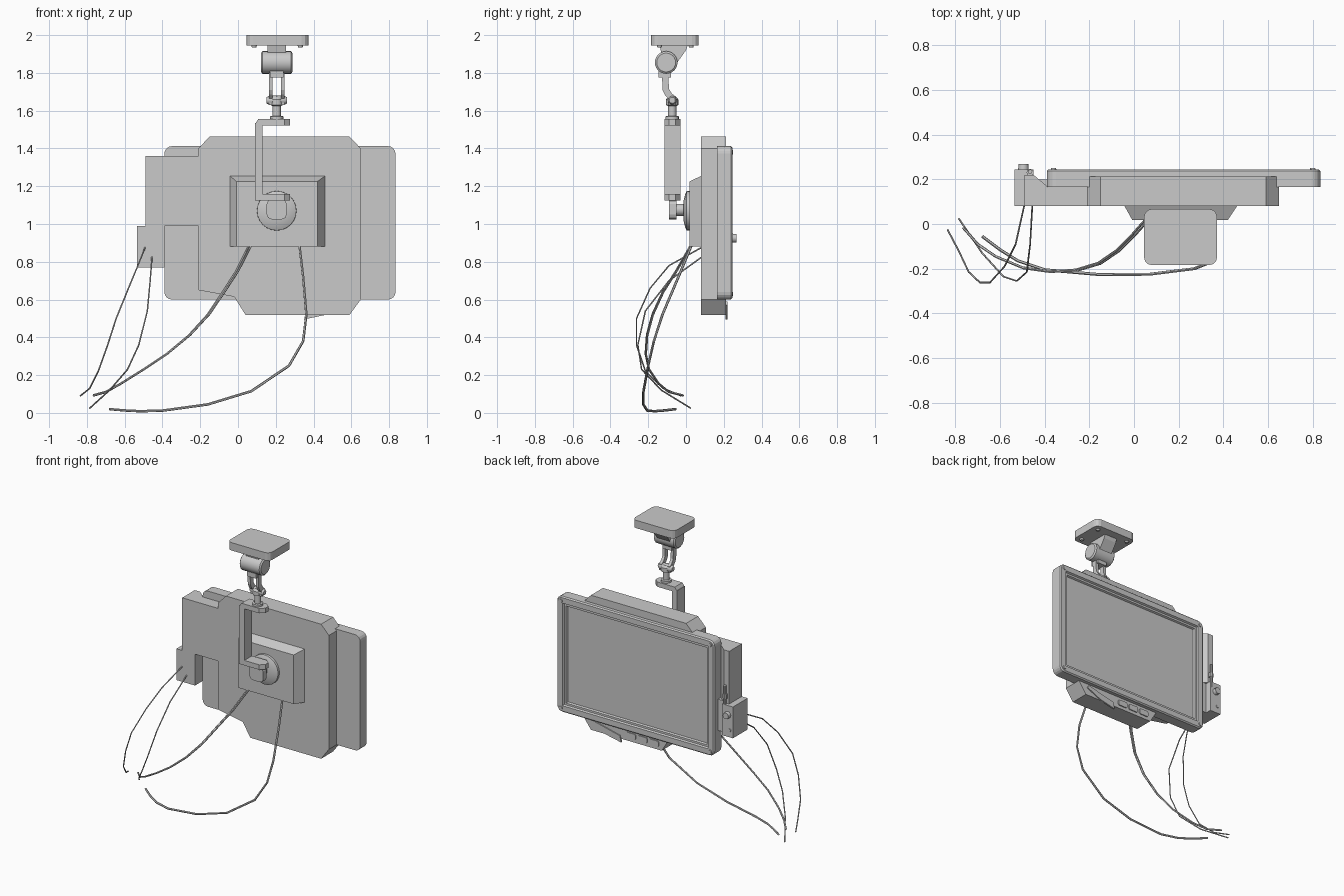
import bpy, bmesh, math
from mathutils import Vector

grey = bpy.data.materials.new("light grey")
grey.diffuse_color = (0.59, 0.59, 0.59, 1)


def finish(name, bm):
    bmesh.ops.recalc_face_normals(bm, faces=bm.faces)
    me = bpy.data.meshes.new(name)
    bm.to_mesh(me)
    bm.free()
    me.materials.append(grey)
    ob = bpy.data.objects.new(name, me)
    bpy.context.collection.objects.link(ob)
    return ob


def place(axis, u, v, d):
    return {"x": (d, u, v), "y": (u, d, v), "z": (u, v, d)}[axis]


def prism(name, pts, axis, a, b, steps=()):
    """Extrude a profile along an axis; steps are (inset, depth) on the far cap."""
    bm = bmesh.new()
    lo = [bm.verts.new(place(axis, u, v, a)) for u, v in pts]
    hi = [bm.verts.new(place(axis, u, v, b)) for u, v in pts]
    bm.faces.new(lo)
    cap = bm.faces.new(hi)
    n = len(pts)
    for i in range(n):
        j = (i + 1) % n
        bm.faces.new((lo[i], lo[j], hi[j], hi[i]))
    bmesh.ops.recalc_face_normals(bm, faces=bm.faces)
    for t, d in steps:
        bmesh.ops.inset_region(bm, faces=[cap], thickness=t, depth=0)
        off = cap.normal.copy() * d
        for vert in cap.verts:
            vert.co += off
    return finish(name, bm)


def rect(u0, u1, v0, v1, r=0.0, seg=4):
    if not r:
        return [(u0, v0), (u1, v0), (u1, v1), (u0, v1)]
    out = []
    for k, (cu, cv) in enumerate([(u1 - r, v1 - r), (u0 + r, v1 - r),
                                  (u0 + r, v0 + r), (u1 - r, v0 + r)]):
        for i in range(seg + 1):
            t = math.pi / 2 * (k + i / seg)
            out.append((cu + r * math.cos(t), cv + r * math.sin(t)))
    return out


def lathe(name, axis, u, v, rings, n=24):
    """Stack of (position, radius) rings around an axis."""
    bm = bmesh.new()
    loops = []
    for d, r in rings:
        loops.append([bm.verts.new(place(axis, u + r * math.cos(2 * math.pi * i / n),
                                         v + r * math.sin(2 * math.pi * i / n), d)) for i in range(n)])
    for p, q in zip(loops, loops[1:]):
        for i in range(n):
            j = (i + 1) % n
            bm.faces.new((p[i], p[j], q[j], q[i]))
    bm.faces.new(loops[0])
    bm.faces.new(loops[-1])
    ob = finish(name, bm)
    bpy.context.view_layer.objects.active = ob
    ob.select_set(True)
    bpy.ops.object.shade_smooth_by_angle(angle=math.radians(35))
    ob.select_set(False)
    return ob


def cable(name, pts, r):
    """Six-sided tube along a path."""
    bm = bmesh.new()
    pts = [Vector(p) for p in pts]
    loops = []
    for i, p in enumerate(pts):
        t = (pts[min(i + 1, len(pts) - 1)] - pts[max(i - 1, 0)]).normalized()
        a = t.cross(Vector((0.3, 0.9, 0.3))).normalized()
        b = t.cross(a)
        loops.append([bm.verts.new(p + r * (a * math.cos(k * math.pi / 3) + b * math.sin(k * math.pi / 3)))
                      for k in range(6)])
    for p, q in zip(loops, loops[1:]):
        for k in range(6):
            bm.faces.new((p[k], p[(k + 1) % 6], q[(k + 1) % 6], q[k]))
    bm.faces.new(loops[0])
    bm.faces.new(loops[-1])
    return finish(name, bm)


# Monitor with stepped bezel and recessed screen
prism("monitor", rect(-0.39, 0.834, 0.60, 1.412, 0.04), "y", 0.165, 0.237,
      [(0.008, 0.008), (0.038, 0), (0.006, -0.012), (0.014, 0), (0.006, -0.012)])
for i, (x, z) in enumerate([(-0.36, 0.63), (0.80, 0.63), (-0.36, 1.38), (0.80, 1.38)]):
    lathe(f"bezel_screw_{i}", "y", x, z, [(0.24, 0.014), (0.25, 0.011)], 10)

# Rear housing and its side extension
prism("housing", [(-0.21, 1.40), (-0.15, 1.463), (0.59, 1.463), (0.65, 1.40), (0.65, 0.60),
                  (0.59, 0.518), (0.04, 0.518), (-0.02, 0.615), (-0.21, 0.65)], "y", 0.08, 0.213)
prism("side_extension", [(-0.45, 0.08), (-0.2, 0.08), (-0.2, 0.17), (-0.39, 0.17), (-0.45, 0.22)],
      "z", 0.99, 1.36)
prism("side_box", rect(-0.49, -0.45, 0.99, 1.36), "y", 0.08, 0.22)
prism("connector_bridge", rect(-0.47, -0.39, 0.77, 0.99), "y", 0.08, 0.20)
prism("connector_box", rect(-0.535, -0.45, 0.77, 0.99), "y", 0.08, 0.243)
lathe("connector_knob", "y", -0.495, 0.925, [(0.24, 0.024), (0.268, 0.022)], 12)
lathe("connector_screw", "y", -0.51, 0.82, [(0.24, 0.012), (0.247, 0.01)], 10)
lathe("side_rod", "z", -0.465, 0.234, [(0.95, 0.01), (1.12, 0.01)], 10)
lathe("side_rod_collar", "z", -0.465, 0.23, [(1.03, 0.016), (1.06, 0.016)], 10)

# Control strip under the screen
prism("control_flap", [(0.35, 0.495), (0.47, 0.52), (0.58, 0.57), (0.57, 0.59), (0.36, 0.54)], "y", 0.208, 0.220)
for i in range(3):
    x = 0.06 + i * 0.09
    prism(f"button_{i}", rect(x, x + 0.075, 0.54, 0.58, 0.008, 1), "y", 0.21, 0.22)

# Tapered mounting block
bm = bmesh.new()
outer = [bm.verts.new((x, 0.085, z)) for x, z in rect(-0.045, 0.465, 0.88, 1.257)]
inner = [bm.verts.new((x, 0.018, z)) for x, z in rect(-0.008, 0.42, 0.88, 1.225)]
bm.faces.new(outer)
bm.faces.new(inner)
for i in range(4):
    j = (i + 1) % 4
    bm.faces.new((outer[i], outer[j], inner[j], inner[i]))
finish("mounting_block", bm)

# Swivel joint behind the block
lathe("swivel_dome", "y", 0.205, 1.07, [(0.02, 0.105), (0.003, 0.104), (-0.004, 0.088), (-0.014, 0.05)])
lathe("swivel_shaft", "y", 0.205, 1.075, [(0, 0.032), (-0.055, 0.032)], 16)
prism("swivel_lug", rect(0.152, 0.258, 1.025, 1.13, 0.025, 2), "y", -0.09, -0.05)

# C-shaped arm with rounded tips
prism("arm_post", rect(0.09, 0.13, 1.125, 1.535), "y", -0.115, -0.03)
prism("arm_corner", [(0.09, 1.53), (0.13, 1.53), (0.13, 1.556), (0.108, 1.556)], "y", -0.115, -0.03)
tip = [(0.12, -0.115), (0.245, -0.115), (0.275, -0.09), (0.275, -0.055), (0.245, -0.03), (0.12, -0.03)]
prism("arm_top_bar", tip, "z", 1.522, 1.556)
prism("arm_bottom_bar", [(0.09, -0.115)] + tip[1:5] + [(0.09, -0.03)], "z", 1.125, 1.16)

# Upper neck and curved fork
lathe("neck", "z", 0.205, -0.073, [(1.55, 0.035), (1.57, 0.035), (1.572, 0.022), (1.625, 0.022),
                                   (1.63, 0.032), (1.66, 0.032), (1.675, 0.02)], 16)
fork = [(-0.092, 1.63), (-0.055, 1.63), (-0.055, 1.675), (-0.075, 1.69), (-0.09, 1.715), (-0.095, 1.81),
        (-0.128, 1.81), (-0.124, 1.71), (-0.113, 1.685), (-0.095, 1.665)]
for side in (-1, 1):
    a, b = sorted((0.205 + side * 0.022, 0.205 + side * 0.042))
    prism("fork_prong_left" if side < 0 else "fork_prong_right", fork, "x", a, b)
lathe("fork_bolt", "x", -0.073, 1.655, [(0.15, 0.016), (0.165, 0.024), (0.245, 0.024), (0.26, 0.016)], 12)
prism("fork_bridge", rect(0.17, 0.24, 1.775, 1.81), "y", -0.145, -0.08)

# Hinge drum and ceiling plate
lathe("hinge_drum", "x", -0.105, 1.855, [(0.122, 0.05), (0.13, 0.06), (0.28, 0.06), (0.288, 0.05)])
prism("plate_neck", [(-0.13, 1.90), (-0.05, 1.85), (0.0, 1.92), (0.01, 1.95), (-0.14, 1.95)], "x", 0.155, 0.255)
prism("ceiling_plate", rect(0.045, 0.372, -0.184, 0.067, 0.035, 3), "z", 1.945, 2.0)
for i in range(4):
    lathe(f"plate_screw_{i}", "z", (0.085, 0.33)[i % 2], (-0.14, 0.027)[i // 2], [(1.935, 0.012), (1.95, 0.016)], 10)

# Hanging cables
cable("thin_cable_a", [(-0.49, 0.09, 0.88), (-0.53, -0.09, 0.78), (-0.58, -0.19, 0.66), (-0.645, -0.262, 0.5),
                       (-0.69, -0.262, 0.36), (-0.74, -0.215, 0.22), (-0.785, -0.12, 0.13),
                       (-0.835, -0.025, 0.09)], 0.004)
cable("thin_cable_b", [(-0.455, 0.09, 0.83), (-0.465, -0.09, 0.70), (-0.48, -0.215, 0.54), (-0.525, -0.255, 0.36),
                       (-0.585, -0.235, 0.23), (-0.68, -0.13, 0.12), (-0.785, 0.025, 0.025)], 0.004)
main = [(0.06, 0.03, 0.89), (-0.01, -0.05, 0.75), (-0.08, -0.12, 0.64), (-0.16, -0.175, 0.52),
        (-0.26, -0.205, 0.41), (-0.38, -0.212, 0.31), (-0.5, -0.195, 0.23), (-0.62, -0.145, 0.155),
        (-0.7, -0.09, 0.11), (-0.765, -0.015, 0.092)]
cable("main_cable_a", main, 0.006)
cable("main_cable_b", [(x + 0.014 * (1 - i / 9), y - 0.003, z + 0.003) for i, (x, y, z) in enumerate(main)], 0.005)
cable("loop_cable", [(0.325, 0.03, 0.89), (0.345, -0.04, 0.72), (0.362, -0.125, 0.52), (0.345, -0.17, 0.38),
                     (0.27, -0.2, 0.25), (0.07, -0.225, 0.115), (-0.16, -0.226, 0.045), (-0.4, -0.205, 0.012),
                     (-0.52, -0.165, 0.009), (-0.6, -0.115, 0.013), (-0.68, -0.055, 0.02)], 0.007)
